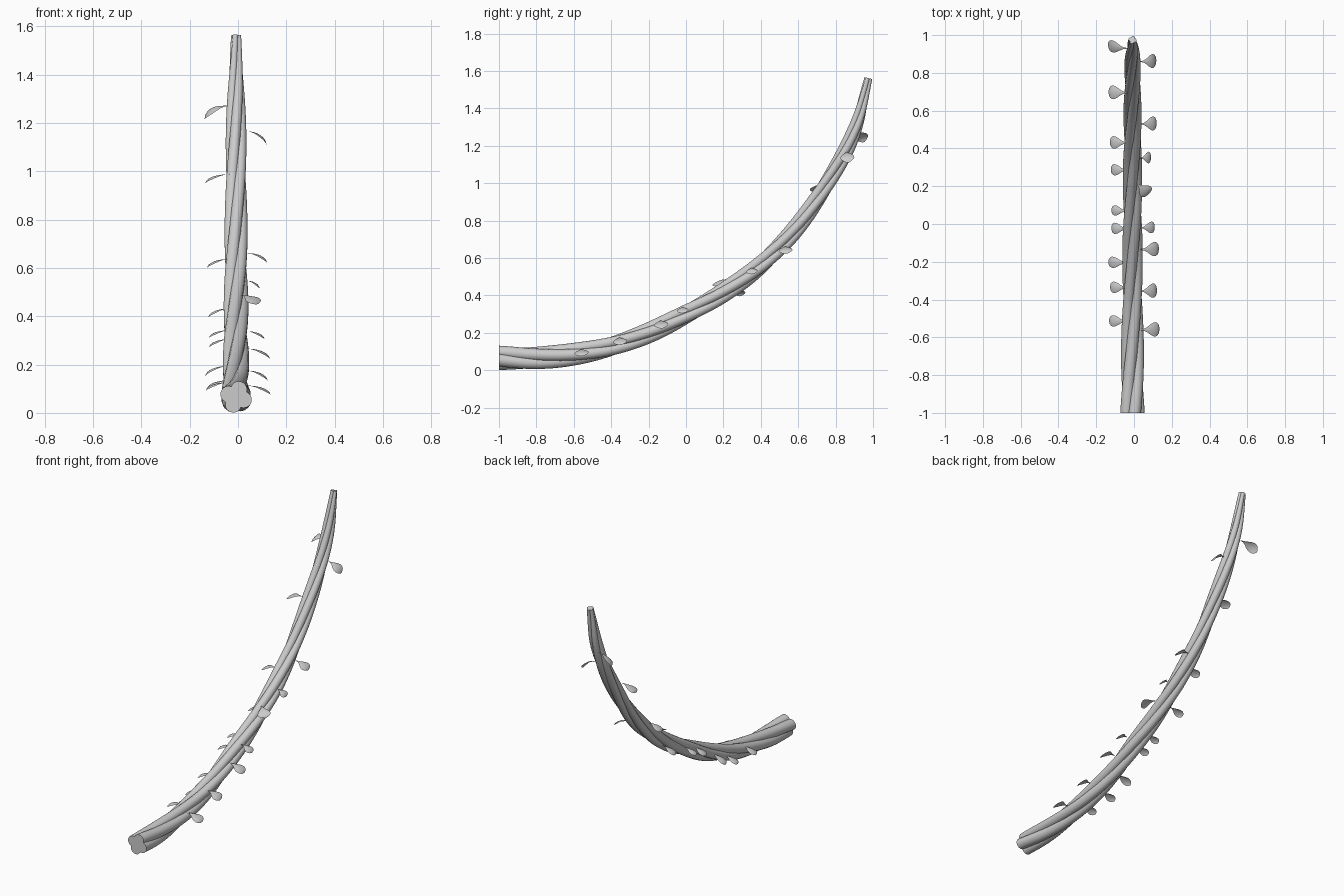
import bpy
import math
from mathutils import Vector, Matrix

if "Cube" in bpy.data.objects:
    bpy.data.objects.remove(bpy.data.objects["Cube"])

CX = -0.008
# spine stations: y, z, overall radius
SPINE = [(-1, .066, .066), (-.8, .066, .063), (-.6, .086, .059), (-.4, .128, .056),
         (-.2, .2, .054), (0, .3, .053), (.2, .415, .051), (.4, .565, .05),
         (.6, .775, .047), (.8, 1.075, .044), (.91, 1.31, .037), (.975, 1.562, .021)]
STRANDS, SIDES, SUB, TURNS = 4, 14, 8, 1.4


def catmull(pts, sub):
    p = [Vector(q) for q in pts]
    p = [2 * p[0] - p[1]] + p + [2 * p[-1] - p[-2]]
    out = []
    for i in range(1, len(p) - 2):
        a, b, c, d = p[i - 1:i + 3]
        for k in range(sub):
            t = k / sub
            out.append(.5 * (2 * b + (c - a) * t + (2 * a - 5 * b + 4 * c - d) * t * t
                             + (3 * b - a - 3 * c + d) * t ** 3))
    return out + [p[-2]]


def make_object(name, verts, faces):
    me = bpy.data.meshes.new(name)
    me.from_pydata(verts, [], faces)
    me.update()
    ob = bpy.data.objects.new(name, me)
    bpy.context.collection.objects.link(ob)
    bpy.ops.object.select_all(action='DESELECT')
    ob.select_set(True)
    bpy.context.view_layer.objects.active = ob
    bpy.ops.object.shade_smooth_by_angle(angle=math.radians(40))
    return ob


def sweep(name, centres, radii):
    verts, faces = [], []
    n = len(centres)
    for i, c in enumerate(centres):
        j0, j1 = max(i - 1, 0), min(i + 1, n - 1)
        t = path_t[i]
        up = Vector((0, -t.z, t.y))
        for k in range(SIDES):
            a = 2 * math.pi * k / SIDES
            verts.append(c + radii[i] * (up * math.cos(a) + Vector((1, 0, 0)) * math.sin(a)))
    for i in range(n - 1):
        for k in range(SIDES):
            k2 = (k + 1) % SIDES
            faces.append((i * SIDES + k, i * SIDES + k2, (i + 1) * SIDES + k2, (i + 1) * SIDES + k))
    faces.append(tuple(reversed(range(SIDES))))
    faces.append(tuple((n - 1) * SIDES + k for k in range(SIDES)))
    return make_object(name, verts, faces)


# twisted strands of the stem
stations = catmull(SPINE, SUB)
path = [Vector((CX, s.x, s.y)) for s in stations]
path_t = [(path[min(i + 1, len(path) - 1)] - path[max(i - 1, 0)]).normalized()
          for i in range(len(path))]
path_t[0] = Vector((0, 1, 0))
dist = [0]
for a, b in zip(path, path[1:]):
    dist.append(dist[-1] + (b - a).length)
for s in range(STRANDS):
    centres = []
    for c, t, d, st in zip(path, path_t, dist, stations):
        ang = math.radians(20) + 2 * math.pi * (s / STRANDS + TURNS * d / dist[-1])
        up = Vector((0, -t.z, t.y))
        centres.append(c + st.z * .5 * (up * math.cos(ang) + Vector((1, 0, 0)) * math.sin(ang)))
    sweep(f"stem_strand_{s + 1}", centres, [st.z * .52 for st in stations])

# drooping leaf: narrow stalk, wide shoulder, pointed tip
LEAF_W = [.06, .14, .4, .75, .97, 1, .85, .55, .15]


def leaf(name, base, length, drop, width, yaw, roll):
    verts, faces = [], []
    n, m = len(LEAF_W), 7
    for i, f in enumerate(LEAF_W):
        a = math.radians(86) * i / (n - 1)
        for j in range(m):
            v = 2 * j / (m - 1) - 1
            verts.append(Vector((length * math.sin(a), width * f * v,
                                 -drop * (1 - math.cos(a)) - .006 * f * v * v)))
    for i in range(n - 1):
        for j in range(m - 1):
            q = i * m + j
            faces.append((q, q + m, q + m + 1, q + 1))
    rot = Matrix.Rotation(math.radians(yaw), 3, 'Z') @ Matrix.Rotation(math.radians(roll), 3, 'X')
    make_object(name, [rot @ v + Vector(base) for v in verts], faces)


# side, y, top z, outer x, drop, half width
LEAVES = [(1, -.56, .113, .135, .04, .038), (1, -.355, .175, .122, .043, .038),
          (1, -.135, .266, .132, .045, .038), (1, -.02, .338, .11, .035, .031),
          (1, .35, .547, .09, .035, .031), (1, .53, .662, .12, .042, .037),
          (1, .86, 1.166, .118, .06, .037),
          (-1, -.515, .127, .132, .035, .03), (-1, -.337, .135, .127, .035, .03),
          (-1, -.205, .195, .136, .045, .03), (-1, -.025, .305, .12, .035, .03),
          (-1, .07, .342, .12, .032, .027), (-1, .285, .432, .123, .038, .03),
          (-1, .43, .637, .128, .038, .033), (-1, .695, .988, .135, .038, .036),
          (-1, .93, 1.272, .138, .06, .034)]
for i, (side, y, z, outer, drop, w) in enumerate(LEAVES):
    start = .035
    roll = 22 if (side < 0 and y > .9) else 6
    leaf(f"leaf_{i + 1}", (side * start, y, z), outer - start, drop, w,
         0 if side > 0 else 180, roll * side)
# leaf on the upper side of the stem
leaf("leaf_top", (.015, .215, .487), .085, .04, .038, -45, 10)
